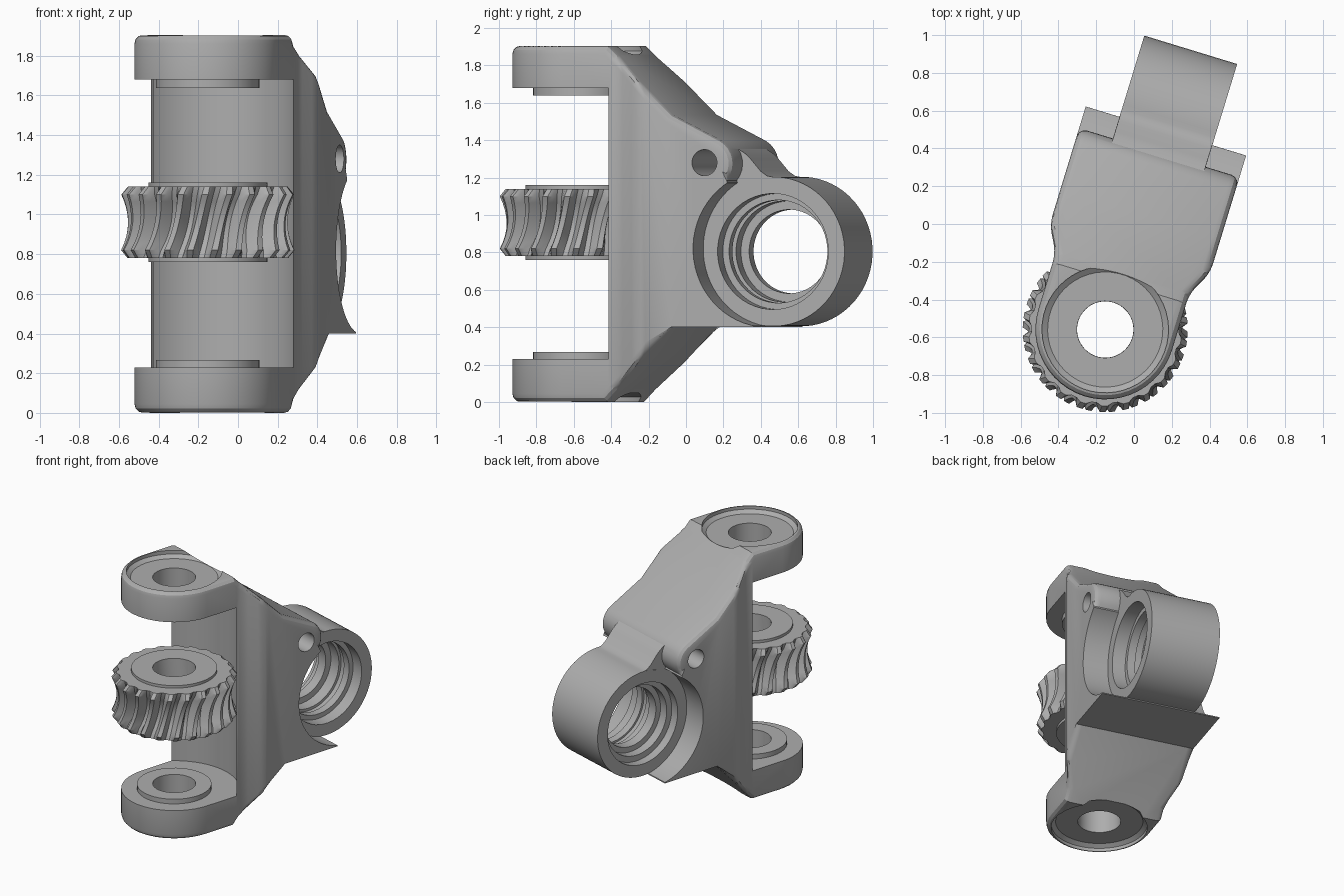
import bpy, bmesh
from math import sin, cos, pi, radians
from mathutils import Vector

cube = bpy.data.objects.get("Cube")
if cube:
    bpy.data.objects.remove(cube)

mat = bpy.data.materials.new("plain grey")
mat.use_nodes = True
GREY = (0.42, 0.42, 0.42, 1)
mat.diffuse_color = GREY
mat.node_tree.nodes["Principled BSDF"].inputs["Base Color"].default_value = GREY

AXLE_Y = -0.579            # wheel axle, in the frame of the bracket
BORE = Vector((0, 0.57, 0.805))
HALF = 0.256               # half length of the tube
TOP, MID = 1.905, 0.9525


def make(name, bm):
    bmesh.ops.recalc_face_normals(bm, faces=bm.faces)
    me = bpy.data.meshes.new(name)
    bm.to_mesh(me)
    bm.free()
    me.materials.append(mat)
    ob = bpy.data.objects.new(name, me)
    bpy.context.collection.objects.link(ob)
    return ob


def prism(name, pts, place, a, b):
    """Extrude an outline between a and b; place maps (p, q, depth) to a point."""
    bm = bmesh.new()
    ends = [[bm.verts.new(place(p, q, d)) for p, q in pts] for d in (a, b)]
    for ring in ends:
        bm.faces.new(ring)
    for i in range(len(pts)):
        j = (i + 1) % len(pts)
        bm.faces.new((ends[0][i], ends[0][j], ends[1][j], ends[1][i]))
    return make(name, bm)


def loft(name, rings, hollow):
    """Skin rings of points; hollow joins last to first, otherwise cap the ends."""
    bm = bmesh.new()
    vs = [[bm.verts.new(p) for p in ring] for ring in rings]
    n = len(vs[0])
    for k in range(len(vs) if hollow else len(vs) - 1):
        lo, hi = vs[k], vs[(k + 1) % len(vs)]
        for i in range(n):
            bm.faces.new((lo[i], lo[(i + 1) % n], hi[(i + 1) % n], hi[i]))
    if not hollow:
        bm.faces.new(vs[0])
        bm.faces.new(vs[-1])
    return make(name, bm)


def lathe(name, profile, along="z", centre=(0, AXLE_Y, 0), n=48, hollow=False):
    c = Vector(centre)
    rings = []
    for r, h in profile:
        ang = [2 * pi * (i + 0.5) / n for i in range(n)]
        rings.append([c + (Vector((r * cos(t), r * sin(t), h)) if along == "z"
                           else Vector((h, r * cos(t), r * sin(t)))) for t in ang])
    return loft(name, rings, hollow)


def combine(ob, other, op):
    mod = ob.modifiers.new("combine", "BOOLEAN")
    mod.operation, mod.object, mod.solver = op, other, "EXACT"
    with bpy.context.temp_override(object=ob, active_object=ob):
        bpy.ops.object.modifier_apply(modifier=mod.name)
    bpy.data.objects.remove(other)


def side(p, q, d):
    return (d, p, q)


def plan(p, q, d):
    return (p, q, d)


def arc(cx, cy, r, a, b, n):
    return [(cx + r * cos(radians(a + (b - a) * i / n)),
             cy + r * sin(radians(a + (b - a) * i / n))) for i in range(n + 1)]


# Bracket: side profile crossed with a plan outline
profile = [(-1.1, 0), (-0.33, 0), (0.056, 0.4), (0.52, 0.4), (0.5, 0.82)]
profile += arc(0.26, 1.275, 0.14, -40, 60, 8)
profile += [(0.056, 1.535), (-0.32, TOP), (-1.1, TOP)]
body = prism("bracket", profile, side, -0.7, 0.7)
outline = [(0.444, 0.8), (0.444, -0.13), (0.37, -0.27)]
outline += arc(0, AXLE_Y, 0.37, 0, -180, 24)
outline += [(-0.37, -0.27), (-0.444, -0.13), (-0.444, 0.8)]
combine(body, prism("outline", outline, plan, -0.2, 2.1), "INTERSECT")

# Round the long outer edges, leaving the flat underside and cross edges crisp
bm = bmesh.new()
bm.from_mesh(body.data)
bmesh.ops.remove_doubles(bm, verts=bm.verts, dist=1e-4)
rounded = []
for e in bm.edges:
    a, b = e.verts[0].co, e.verts[1].co
    m, d = (a + b) / 2, (b - a).normalized()
    across = abs(d.x) > 0.95 and m.y > -0.5
    under = abs(m.z - 0.4) < 0.01
    if e.calc_face_angle(0) > radians(22) and not across and not under and m.y < 0.42:
        rounded.append(e)
bmesh.ops.bevel(bm, geom=rounded, offset=0.045, segments=3, profile=0.5,
                affect="EDGES", clamp_overlap=True)
bm.to_mesh(body.data)
bm.free()

# Round relief in the cheeks, then the neck and tube between them
combine(body, lathe("relief", [(0.42, -1), (0.42, 1)], "x", (0, 0.6, 0.82), 64), "DIFFERENCE")
neck = [(0.1, 0.41), (0.57, 0.41), (0.57, 1.203), (0.535, 1.21), (0.5, 1.235),
        (0.44, 1.305), (0.41, 1.332), (0.37, 1.356), (0.1, 1.45)]
combine(body, prism("neck", neck, side, -HALF, HALF), "UNION")
combine(body, lathe("tube", [(0.4, -HALF - 0.001), (0.4, HALF + 0.001)], "x", BORE, 64), "UNION")

# Stepped bore and the small cross hole
steps = [(0.31, -0.4), (0.31, -0.19), (0.265, -0.19), (0.265, -0.12), (0.224, -0.12),
         (0.224, -0.04), (0.27, -0.04), (0.27, 0.05), (0.29, 0.05), (0.29, 0.1),
         (0.275, 0.1), (0.275, 0.16), (0.31, 0.16), (0.31, 0.4)]
combine(body, lathe("bore", steps, "x", BORE), "DIFFERENCE")
combine(body, lathe("cross_hole", [(0.07, -1), (0.07, 1)], "x", (0, 0.244, 1.28), 32), "DIFFERENCE")

# Space for the wheel, axle holes and round recesses on the ears
combine(body, lathe("wheel_space", [(0.455, 0.23), (0.455, 1.68)], n=72), "DIFFERENCE")
combine(body, lathe("axle_hole", [(0.15, -0.2), (0.15, 2.1)]), "DIFFERENCE")
parts = [body]
for s, label in ((1, "upper"), (-1, "lower")):
    combine(body, lathe("recess", [(0.305, MID + s * 0.903), (0.335, MID + s * 0.925),
                                   (0.335, MID + s * 1.1)]), "DIFFERENCE")
    parts.append(lathe(label + "_bushing",
                       [(r, MID + s * h) for r, h in ((0.15, 0.735), (0.26, 0.735),
                                                      (0.26, 0.686), (0.15, 0.686))],
                       hollow=True))

# Worm wheel: throated rim with slanted teeth
TEETH, STEP = 22, 8
WHEEL_Z, HEIGHT, TWIST = 0.96, 0.18, 0.22
SHAPE = (1, 1, 1, 0.5, 0, 0, 0, 0.5)    # one tooth, crest to root


def wheel_ring(h, crest, root):
    ring = []
    for i in range(TEETH * STEP):
        t = 2 * pi * i / (TEETH * STEP) + TWIST * h / (2 * HEIGHT)
        r = root + (crest - root) * SHAPE[i % STEP]
        ring.append((r * cos(t), AXLE_Y + r * sin(t), WHEEL_Z + h))
    return ring


rings = [wheel_ring(-0.2, 0.15, 0.15), wheel_ring(-0.2, 0.3, 0.3), wheel_ring(-HEIGHT, 0.3, 0.3)]
rings.append(wheel_ring(-HEIGHT, 0.405, 0.39))
for k in range(9):
    f = k / 4 - 1
    rings.append(wheel_ring(f * 0.14, 0.402 + 0.035 * f * f, 0.335 + 0.045 * f * f))
rings.append(wheel_ring(HEIGHT, 0.405, 0.39))
rings += [wheel_ring(HEIGHT, 0.3, 0.3), wheel_ring(0.2, 0.3, 0.3), wheel_ring(0.2, 0.15, 0.15)]
parts.append(loft("worm_wheel", rings, True))

# Swing the assembly into place and shade it
bpy.ops.object.select_all(action="DESELECT")
for ob in parts:
    ob.rotation_euler.z = radians(-17)
    ob.location = (0.017, -0.005, 0)
    ob.select_set(True)
bpy.context.view_layer.objects.active = body
bpy.ops.object.shade_smooth_by_angle(angle=radians(28))
